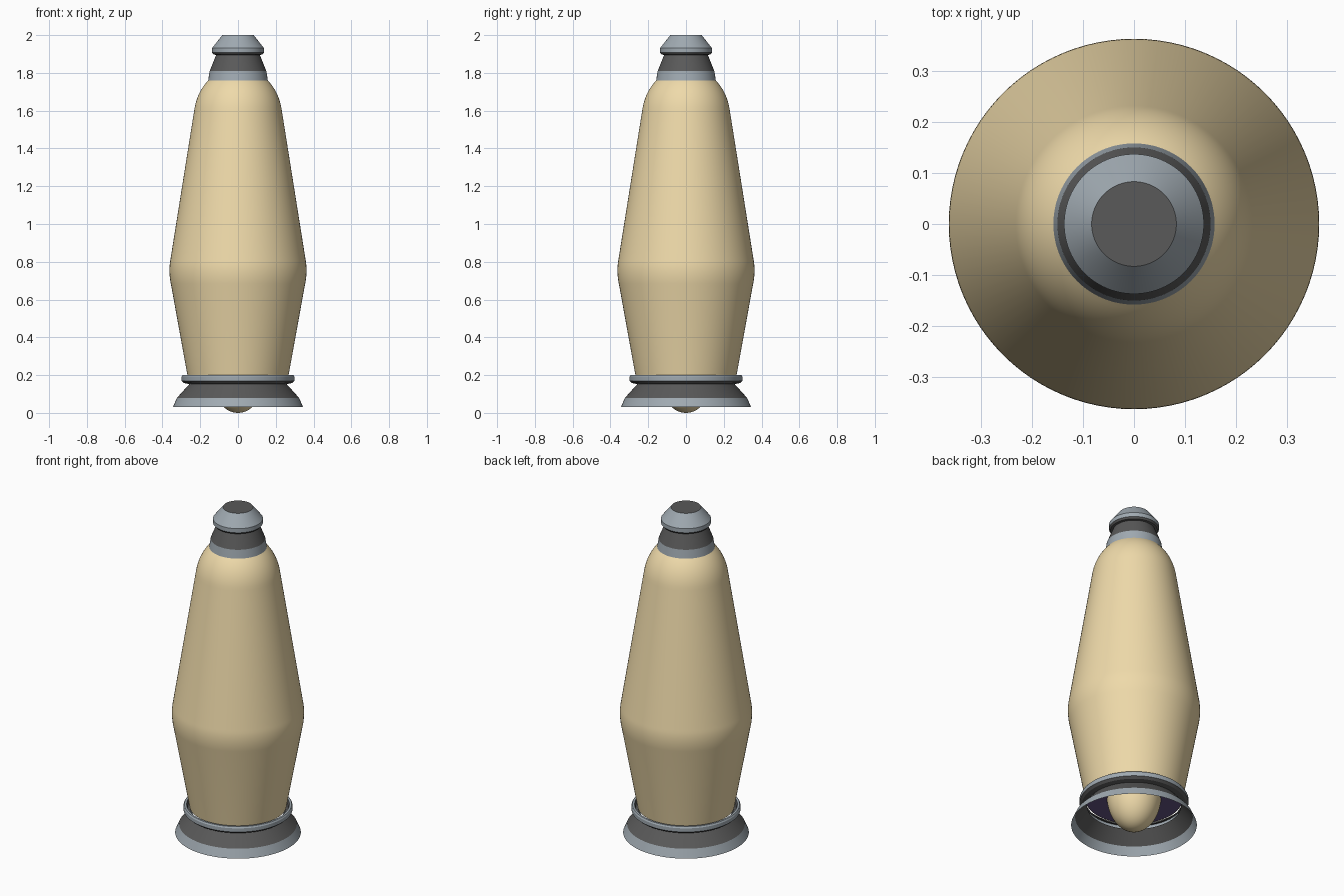
import bpy, bmesh, math

if "Cube" in bpy.data.objects:
    bpy.data.objects.remove(bpy.data.objects["Cube"])

SEG = 96


def material(name, rgb):
    m = bpy.data.materials.new(name)
    m.diffuse_color = (*rgb, 1)
    m.use_nodes = True
    m.node_tree.nodes["Principled BSDF"].inputs["Base Color"].default_value = m.diffuse_color
    return m


cream = material("cream_glass", (0.86, 0.70, 0.40))
light = material("light_metal", (0.35, 0.40, 0.44))
dark = material("dark_metal", (0.10, 0.10, 0.10))
violet = material("violet_liquid", (0.13, 0.09, 0.24))


def lathe(name, profile, mat, angle=25):
    """Revolve (radius, z) points, listed bottom to top on the outside, around z."""
    bm = bmesh.new()
    rings = []
    for r, z in profile:
        if r < 1e-5:
            rings.append([bm.verts.new((0, 0, z))] * SEG)
        else:
            rings.append([bm.verts.new((r * math.cos(t), r * math.sin(t), z))
                          for t in (2 * math.pi * i / SEG for i in range(SEG))])
    for a, b in zip(rings, rings[1:]):
        for i in range(SEG):
            j = (i + 1) % SEG
            bm.faces.new(list(dict.fromkeys((a[i], a[j], b[j], b[i]))))
    me = bpy.data.meshes.new(name)
    bm.to_mesh(me)
    bm.free()
    me.materials.append(mat)
    ob = bpy.data.objects.new(name, me)
    bpy.context.collection.objects.link(ob)
    bpy.ops.object.select_all(action='DESELECT')
    ob.select_set(True)
    bpy.context.view_layer.objects.active = ob
    bpy.ops.object.shade_smooth_by_angle(angle=math.radians(angle))
    return ob


def bezier(p, q, s, n=10):
    """Points along a quadratic curve from p to s, pulled towards q."""
    return [tuple((1 - t) ** 2 * a + 2 * t * (1 - t) * b + t * t * c
                  for a, b, c in zip(p, q, s)) for t in (i / n for i in range(n + 1))]


# glass body: tapered foot, rounded belly, tapered top and domed shoulder
belly = bezier((0.353, 0.67), (0.370, 0.745), (0.358, 0.81))
shoulder = bezier((0.232, 1.60), (0.218, 1.70), (0.153, 1.765))
lathe("glass_body", [(0.266, 0.19)] + belly + shoulder, cream)

# liquid closing the underside of the body
lathe("liquid_bottom", [(0, 0.19), (0.264, 0.19)][::-1][::-1], violet).data.flip_normals()

# bulb hanging inside the hollow base
bulb = [(0.15 * math.sin(t), 0.22 - 0.22 * math.cos(t))
        for t in (math.pi * i / 32 for i in range(33))]
bulb[0], bulb[-1] = (0, 0), (0, 0.44)
lathe("bulb", bulb, cream)

# hollow flared base with a lipped collar
lathe("base_foot_band", [(0.345, 0.03), (0.323, 0.08)], light)
lathe("base_flare", [(0.323, 0.08), (0.258, 0.152)], dark)
lathe("base_collar_under", [(0.258, 0.152), (0.286, 0.158), (0.299, 0.17)], dark)
lathe("base_collar", [(0.299, 0.17), (0.299, 0.192), (0.294, 0.20), (0.282, 0.20)], light)
lathe("base_collar_groove", [(0.282, 0.20), (0.276, 0.18), (0.264, 0.18)], dark)

# stepped cap
lathe("cap_skirt_band", [(0.158, 1.76), (0.150, 1.81)], light)
lathe("cap_neck", [(0.150, 1.81), (0.116, 1.895)], dark)
lathe("cap_rim_under", [(0.116, 1.895), (0.129, 1.897), (0.137, 1.907)], dark)
lathe("cap_top", [(0.137, 1.907), (0.137, 1.932), (0.083, 2.0)], light)
lathe("cap_disc", [(0.083, 2.0), (0, 2.0)], dark)
